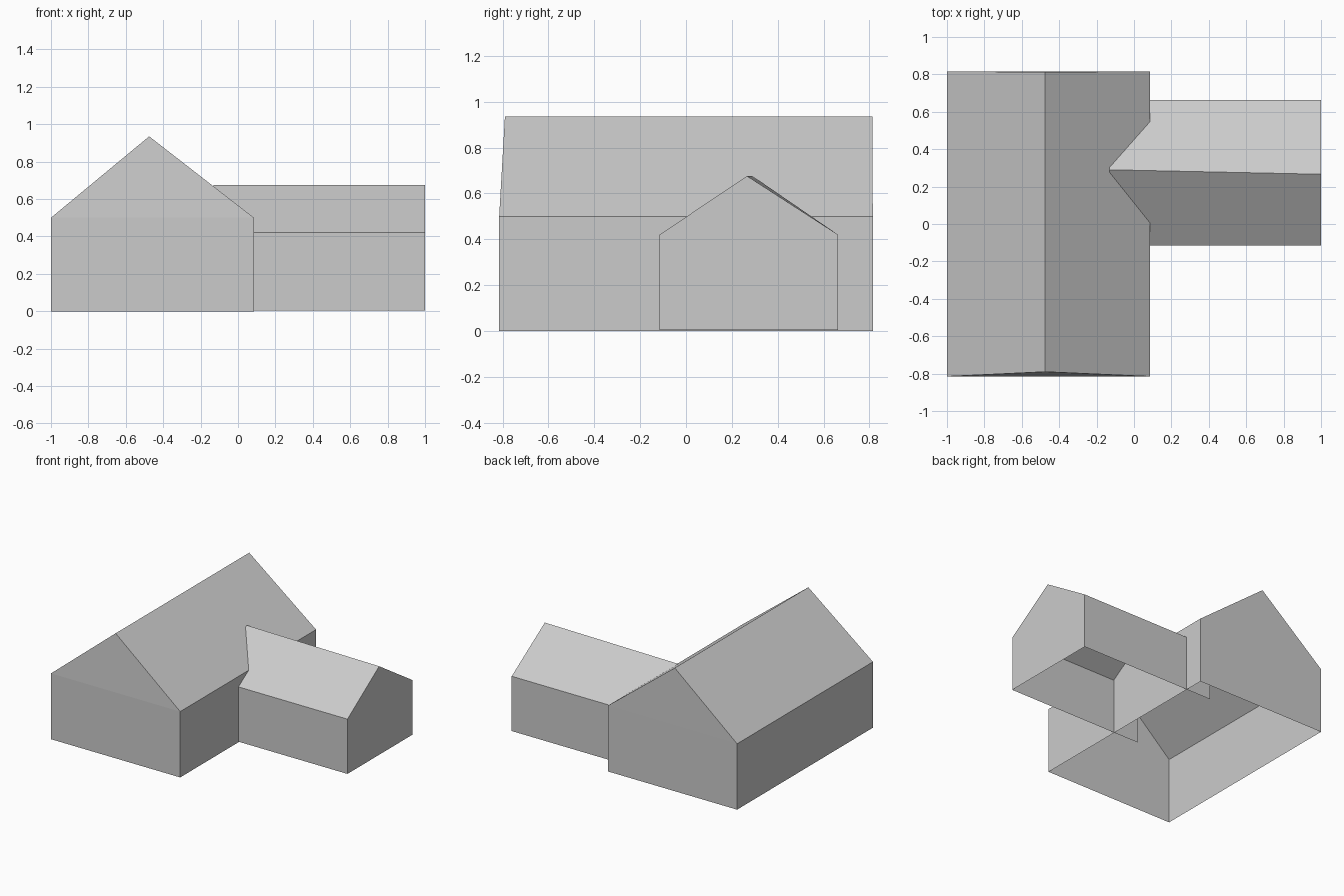
import bpy
import bmesh

cube = bpy.data.objects.get("Cube")
if cube:
    bpy.data.objects.remove(cube, do_unlink=True)

# One plain colour for everything
grey = bpy.data.materials.new("plain_grey")
grey.use_nodes = True
colour = (0.6, 0.6, 0.6, 1.0)
grey.diffuse_color = colour
grey.node_tree.nodes["Principled BSDF"].inputs["Base Color"].default_value = colour


def gabled_shell(name, start, end, capped_ends):
    """Skin two gable outlines into walls and roof, open underneath."""
    bm = bmesh.new()
    rings = [[bm.verts.new(p) for p in ring] for ring in (start, end)]
    for i in range(len(start) - 1):
        a, b = rings
        bm.faces.new((a[i], a[i + 1], b[i + 1], b[i]))
    for index in capped_ends:
        foot_a, eave_a, ridge, eave_b, foot_b = rings[index]
        bm.faces.new((foot_a, eave_a, eave_b, foot_b))
        bm.faces.new((eave_a, ridge, eave_b))
    bmesh.ops.recalc_face_normals(bm, faces=bm.faces)
    mesh = bpy.data.meshes.new(name)
    bm.to_mesh(mesh)
    bm.free()
    mesh.materials.append(grey)
    obj = bpy.data.objects.new(name, mesh)
    bpy.context.collection.objects.link(obj)
    return obj


def house_gable(y, ridge_y):
    left, right, eave = -1.0, 0.085, 0.5
    return [(left, y, 0), (left, y, eave), (-0.475, ridge_y, 0.935),
            (right, y, eave), (right, y, 0)]


def wing_gable(x, ridge_y):
    front, back, base, eave = -0.115, 0.663, 0.004, 0.42
    return [(x, front, base), (x, front, eave), (x, ridge_y, 0.676),
            (x, back, eave), (x, back, base)]


# Main house, with the front gable leaning back slightly
gabled_shell("main_house", house_gable(-0.815, -0.79), house_gable(0.815, 0.813), (0, 1))

# Side wing, running through the main wall and open at its hidden end
gabled_shell("side_wing", wing_gable(-0.13, 0.29), wing_gable(1.0, 0.266), (1,))
